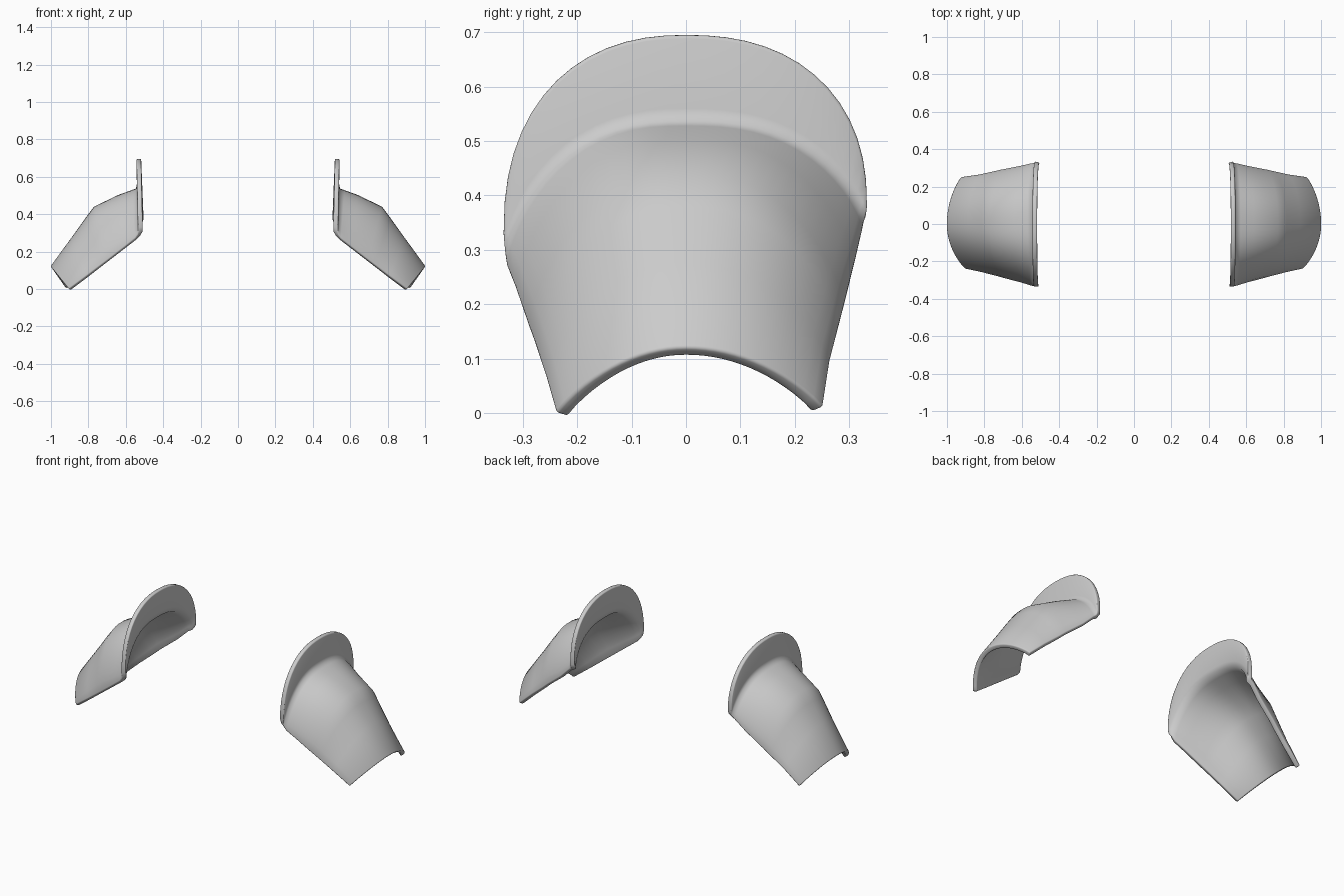
import bpy
import math

# Remove the default object
cube = bpy.data.objects.get("Cube")
if cube:
    bpy.data.objects.remove(cube, do_unlink=True)

steel = bpy.data.materials.new("plain_grey")
steel.use_nodes = True
GREY = (0.6, 0.6, 0.6, 1)
steel.diffuse_color = GREY
steel.node_tree.nodes["Principled BSDF"].inputs["Base Color"].default_value = GREY

# Arched sections from the arm opening up to the top of the collar:
# front corner and back corner (half width, x, z), crown (x, z),
# arch power, roundness, spacing, thinning of the plate at the crown
SECTIONS = [
    ((0.24, 0.905, 0.00), (0.253, 0.925, 0.01), (1.003, 0.12), 2.0, 1.1, 0.0, 0.0),
    ((0.26, 0.81, 0.07), (0.266, 0.83, 0.095), (0.89, 0.275), 2.2, 1.2, 0.2, 0.0),
    ((0.28, 0.73, 0.13), (0.283, 0.75, 0.16), (0.815, 0.38), 2.35, 1.3, 0.4, 0.0),
    ((0.291, 0.69, 0.16), (0.292, 0.71, 0.195), (0.77, 0.44), 2.4, 1.35, 0.5, 0.0),
    ((0.315, 0.60, 0.23), (0.312, 0.61, 0.275), (0.64, 0.503), 2.5, 1.35, 0.6, 0.2),
    ((0.331, 0.55, 0.27), (0.326, 0.55, 0.335), (0.57, 0.528), 2.6, 1.35, 0.65, 0.5),
    ((0.334, 0.537, 0.29), (0.329, 0.532, 0.35), (0.546, 0.537), 2.6, 1.35, 0.7, 0.6),
    ((0.335, 0.535, 0.305), (0.332, 0.531, 0.362), (0.541, 0.56), 2.5, 1.5, 0.8, 0.5),
    ((0.336, 0.535, 0.33), (0.334, 0.53, 0.378), (0.543, 0.695), 2.3, 2.3, 1.0, 0.0),
]
STEPS = 28
THICKNESS = 0.026


def section_points(side, front, back, crown, power, roundness, spacing, thinning):
    """Points of one arch from front to back, each with its plate weight."""
    points = []
    for i in range(STEPS + 1):
        u = 2 * i / STEPS - 1
        t = u + (math.sin(u * math.pi / 2) - u) * spacing
        width, corner_x, corner_z = front if t < 0 else back
        rise = max(0, 1 - abs(t) ** power) ** (1 / roundness)
        x = corner_x + (crown[0] - corner_x) * rise
        z = corner_z + (crown[1] - corner_z) * rise
        points.append(((side * x, width * t, z), 1 - thinning * rise))
    return points


def shoulder_guard(name, side):
    points, faces = [], []
    for section in SECTIONS:
        points += section_points(side, *section)
    row = STEPS + 1
    for r in range(len(SECTIONS) - 1):
        for c in range(STEPS):
            a = r * row + c
            face = (a, a + 1, a + row + 1, a + row)
            faces.append(face if side > 0 else face[::-1])
    mesh = bpy.data.meshes.new(name)
    mesh.from_pydata([co for co, weight in points], [], faces)
    mesh.materials.append(steel)
    guard = bpy.data.objects.new(name, mesh)
    bpy.context.collection.objects.link(guard)

    # Plate thins where the collar folds up
    plate = guard.vertex_groups.new(name="plate")
    for i, (co, weight) in enumerate(points):
        plate.add([i], weight, "REPLACE")

    # Plate thickness and softened rim
    shell = guard.modifiers.new("plate_thickness", "SOLIDIFY")
    shell.thickness = THICKNESS
    shell.offset = -1
    shell.use_even_offset = True
    shell.vertex_group = plate.name
    rim = guard.modifiers.new("rim_rounding", "BEVEL")
    rim.width = 0.008
    rim.segments = 2
    rim.limit_method = "ANGLE"
    rim.angle_limit = math.radians(70)

    bpy.ops.object.select_all(action="DESELECT")
    guard.select_set(True)
    bpy.context.view_layer.objects.active = guard
    bpy.ops.object.shade_smooth_by_angle(angle=math.radians(60))


shoulder_guard("left_shoulder_guard", 1)
shoulder_guard("right_shoulder_guard", -1)
